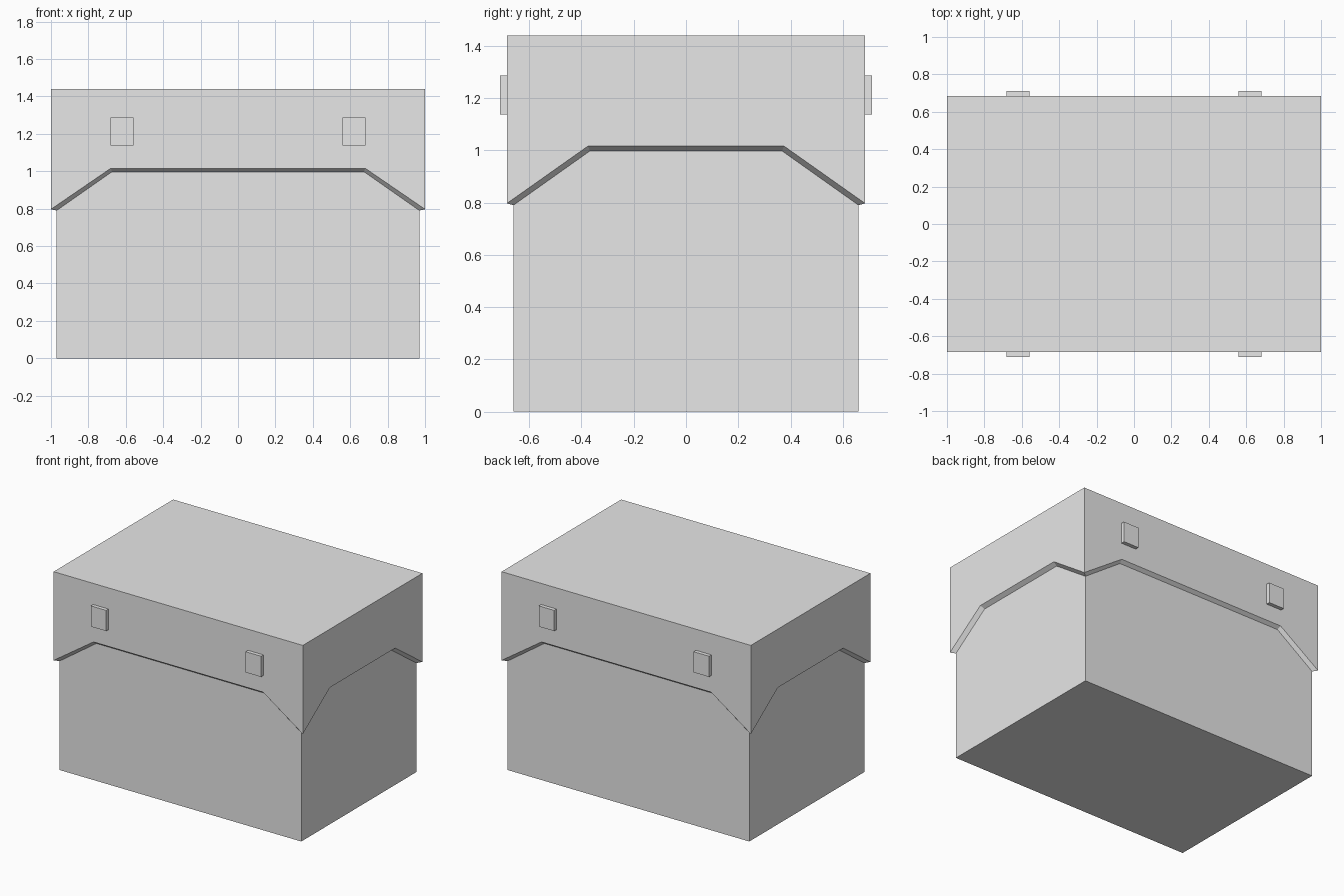
import bpy, bmesh

if "Cube" in bpy.data.objects:
    bpy.data.objects.remove(bpy.data.objects["Cube"], do_unlink=True)

grey = bpy.data.materials.new("plain_grey")
grey.use_nodes = True
COLOUR = (0.8, 0.8, 0.8, 1)
grey.diffuse_color = COLOUR
grey.node_tree.nodes["Principled BSDF"].inputs["Base Color"].default_value = COLOUR


def finish(name, bm):
    bmesh.ops.recalc_face_normals(bm, faces=bm.faces)
    mesh = bpy.data.meshes.new(name)
    bm.to_mesh(mesh)
    bm.free()
    mesh.materials.append(grey)
    obj = bpy.data.objects.new(name, mesh)
    bpy.context.collection.objects.link(obj)
    return obj


def box(name, low, high):
    bm = bmesh.new()
    bmesh.ops.create_cube(bm, size=1)
    for v in bm.verts:
        v.co = [(a + b) / 2 + c * (b - a) for a, b, c in zip(low, high, v.co)]
    return finish(name, bm)


def ring(bm, hx, hy, cx, cy, corner_z, arch_z):
    """Twelve points round the box: each corner, then the two arch shoulders of a side."""
    pts = [(-hx, -hy, corner_z), (-cx, -hy, arch_z), (cx, -hy, arch_z),
           (hx, -hy, corner_z), (hx, -cy, arch_z), (hx, cy, arch_z)]
    pts += [(-x, -y, z) for x, y, z in pts]
    return [bm.verts.new(p) for p in pts]


# Main box
X, Y, TOP = 1.0, 0.685, 1.44
BX, BY = 0.97, 0.66
box("chest_body", (-BX, -BY, 0), (BX, BY, 1.41))

# Lid shell: top, arched skirts, sloping rim and inner walls
bm = bmesh.new()
outer = ring(bm, X, Y, 0.68, 0.375, 0.797, 1.016)
inner = ring(bm, BX, BY, 0.674, 0.368, 0.79, 0.997)
cap = [bm.verts.new((v.co.x, v.co.y, TOP)) for v in outer[::3]]
roof = [bm.verts.new((v.co.x, v.co.y, 1.41)) for v in inner[::3]]
bm.faces.new(cap)
bm.faces.new(roof)
for i in range(4):
    j = (i + 1) % 4
    for chain, top in ((outer, cap), (inner, roof)):
        edge = [chain[(3 * i + k) % 12] for k in range(4)]
        bm.faces.new(edge + [top[j], top[i]])
for i in range(12):
    j = (i + 1) % 12
    bm.faces.new((outer[i], outer[j], inner[j], inner[i]))
finish("lid", bm)

# Clasps on the front and back of the lid
for end, sy in (("front", -1), ("back", 1)):
    for side, sx in (("right", -1), ("left", 1)):
        ys = sorted((sy * Y, sy * 0.712))
        xs = sorted((sx * 0.56, sx * 0.683))
        box(f"{end}_{side}_clasp", (xs[0], ys[0], 1.137), (xs[1], ys[1], 1.287))
